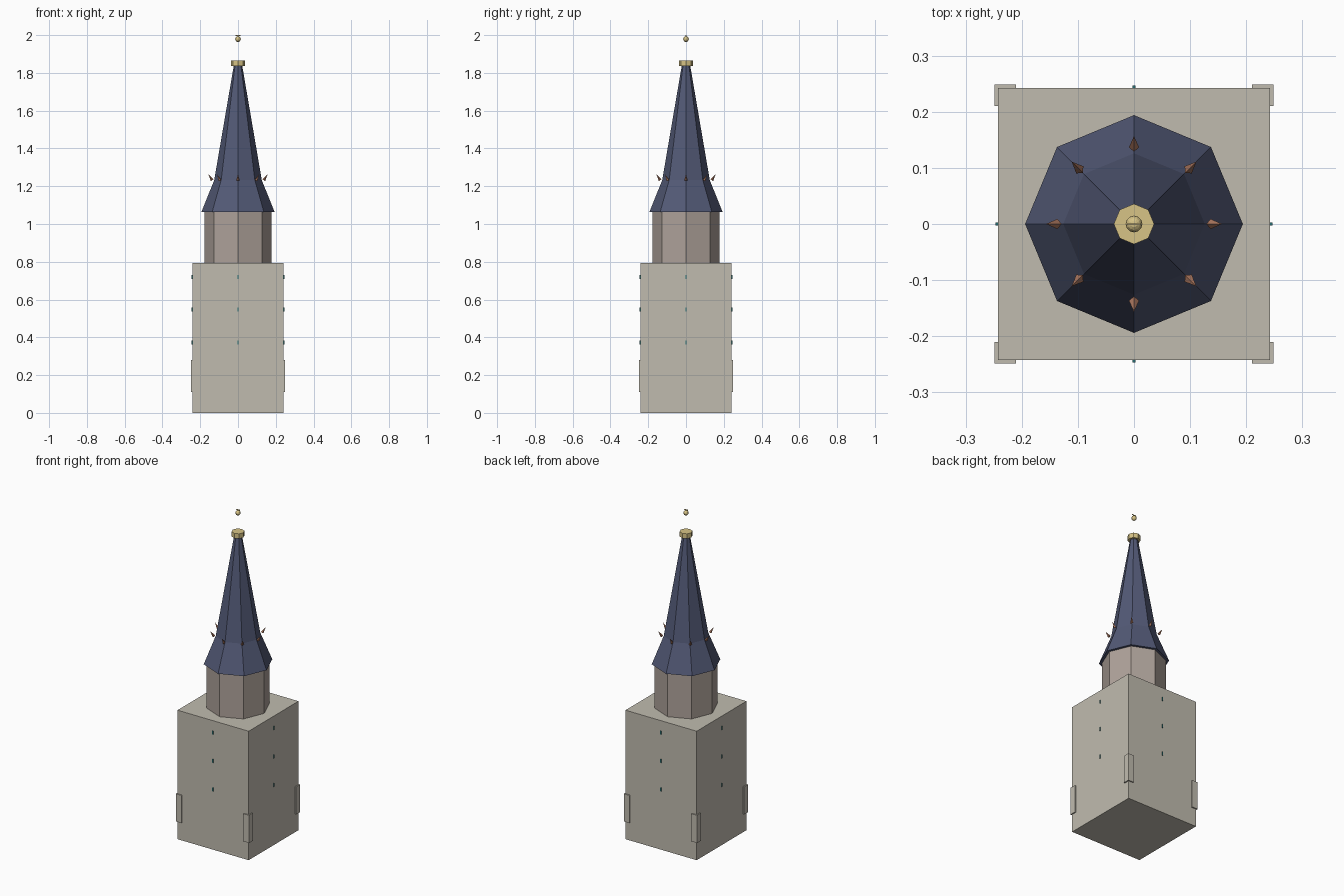
import bpy, bmesh
from math import sin, cos, pi
from mathutils import Vector

if "Cube" in bpy.data.objects:
    bpy.data.objects.remove(bpy.data.objects["Cube"])


def material(name, rgb):
    m = bpy.data.materials.new(name)
    m.diffuse_color = (*rgb, 1)
    m.use_nodes = True
    m.node_tree.nodes["Principled BSDF"].inputs["Base Color"].default_value = m.diffuse_color
    return m


STONE = material("stone", (0.53, 0.50, 0.43))
DRUM = material("drum_stone", (0.42, 0.36, 0.32))
SLATE = material("slate", (0.085, 0.10, 0.18))
GOLD = material("gold", (0.68, 0.55, 0.24))
COPPER = material("copper", (0.40, 0.18, 0.11))
GLASS = material("glass", (0.02, 0.16, 0.17))


def make(name, bm, mat):
    bmesh.ops.recalc_face_normals(bm, faces=bm.faces)
    me = bpy.data.meshes.new(name)
    bm.to_mesh(me)
    bm.free()
    me.materials.append(mat)
    ob = bpy.data.objects.new(name, me)
    bpy.context.collection.objects.link(ob)
    return ob


def box(name, lo, hi, mat):
    bm = bmesh.new()
    bmesh.ops.create_cube(bm, size=1)
    for v in bm.verts:
        v.co = [(l + h) / 2 + c * (h - l) for l, h, c in zip(lo, hi, v.co)]
    return make(name, bm, mat)


def lathe(name, profile, mat, n=8):
    """Closed n-sided solid from (radius, z) rings, corners on the axes."""
    bm = bmesh.new()
    rings = [[bm.verts.new((r * cos(2 * pi * i / n), r * sin(2 * pi * i / n), z))
              for i in range(n)] for r, z in profile]
    for a, b in zip(rings, rings[1:]):
        for i in range(n):
            j = (i + 1) % n
            bm.faces.new((a[i], a[j], b[j], b[i]))
    bm.faces.new(rings[0])
    bm.faces.new(rings[-1])
    return make(name, bm, mat)


# Square tower with corner buttresses
W = 0.242
box("tower_base", (-W, -W, 0), (W, W, 0.793), STONE)
for sx in (-1, 1):
    for sy in (-1, 1):
        x, y = sorted((sx * 0.21, sx * 0.249)), sorted((sy * 0.21, sy * 0.249))
        box("corner_buttress", (x[0], y[0], 0.11), (x[1], y[1], 0.28), STONE)

# Narrow slit windows, three on each side
for k in range(4):
    for z in (0.372, 0.547, 0.72):
        w = box("slit_window", (W - 0.004, -0.003, z - 0.011),
                (W + 0.005, 0.003, z + 0.011), GLASS)
        w.rotation_euler.z = k * pi / 2

# Octagonal drum, flared spire and gilded cap
lathe("belfry_drum", [(0.178, 0.793), (0.178, 1.065)], DRUM)
lathe("spire_roof", [(0.194, 1.063), (0.126, 1.232), (0.022, 1.84)], SLATE)
lathe("spire_cap", [(0.036, 1.836), (0.036, 1.866)], GOLD)

# Ring of small spikes leaning outwards above the flare
for k in range(8):
    a = k * pi / 4
    out = Vector((cos(a), sin(a), 0))
    base, tip = out * 0.1365 + Vector((0, 0, 1.232)), out * 0.157 + Vector((0, 0, 1.264))
    axis = (tip - base).normalized()
    side = Vector((-sin(a), cos(a), 0))
    up = axis.cross(side)
    bm = bmesh.new()
    ring = [bm.verts.new(base + d * 0.009) for d in (side, up, -side, -up)]
    t = bm.verts.new(tip)
    bm.faces.new(ring)
    for i in range(4):
        bm.faces.new((ring[i], ring[(i + 1) % 4], t))
    make("roof_spike", bm, COPPER)

# Finial ball with a tiny crossbar on top
bm = bmesh.new()
bmesh.ops.create_uvsphere(bm, u_segments=12, v_segments=8, radius=0.015)
ball = make("finial_ball", bm, GOLD)
ball.location.z = 1.979
box("finial_bar", (-0.012, -0.0015, 1.996), (0.012, 0.0015, 2.0), GOLD)
box("finial_stem", (-0.002, -0.0015, 1.988), (0.002, 0.0015, 2.0), GOLD)
